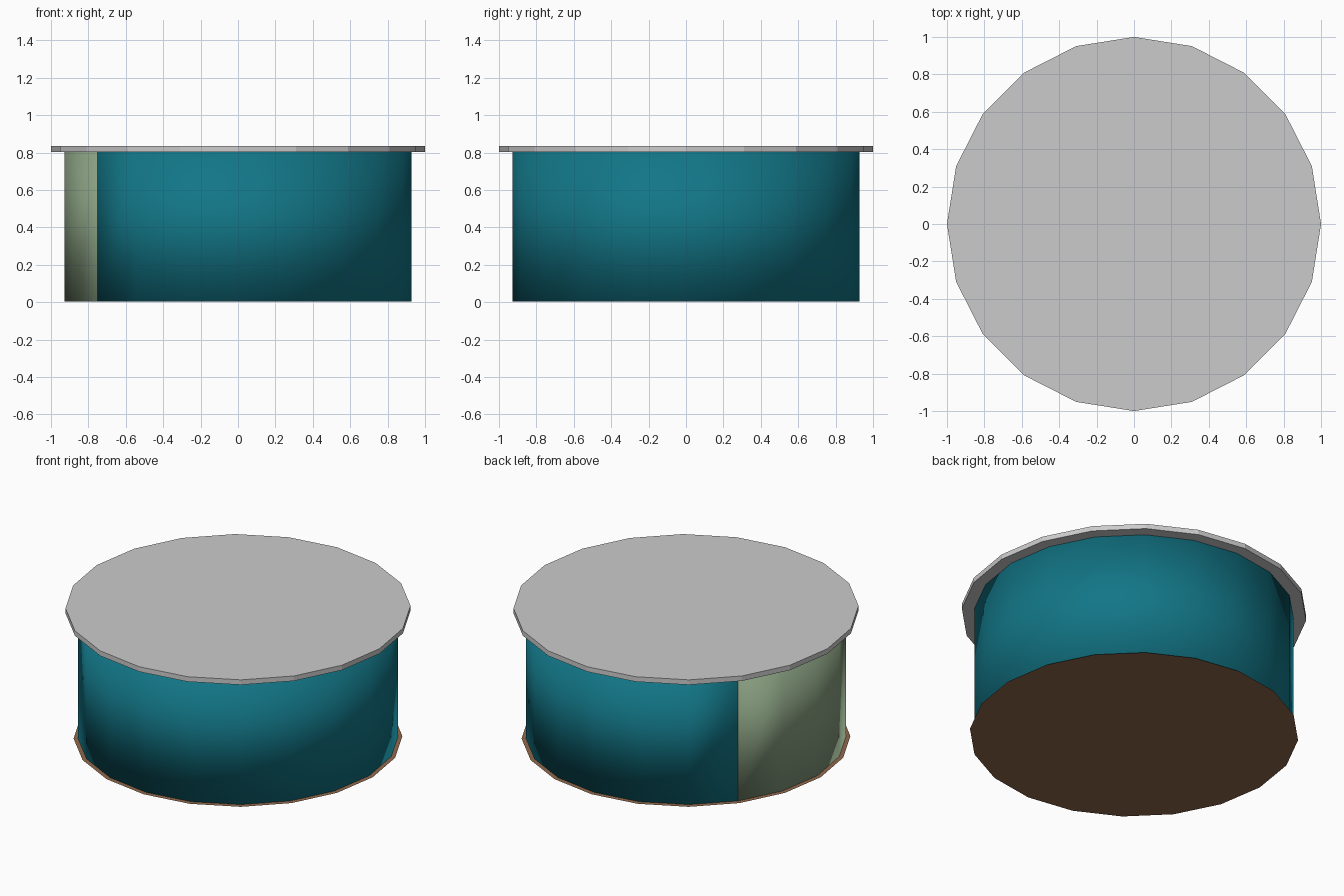
import bpy, bmesh
from math import cos, sin, pi

if "Cube" in bpy.data.objects:
    bpy.data.objects.remove(bpy.data.objects["Cube"])

SIDES = 20
STEP = 2 * pi / SIDES


def material(name, rgb):
    mat = bpy.data.materials.new(name)
    mat.diffuse_color = (*rgb, 1)
    mat.use_nodes = True
    mat.node_tree.nodes["Principled BSDF"].inputs["Base Color"].default_value = mat.diffuse_color
    return mat


def make_object(name, bm, mat=None):
    mesh = bpy.data.meshes.new(name)
    bm.to_mesh(mesh)
    bm.free()
    obj = bpy.data.objects.new(name, mesh)
    bpy.context.collection.objects.link(obj)
    if mat:
        mesh.materials.append(mat)
    return obj


def ring_point(radius, i, z):
    return (radius * cos(i * STEP), radius * sin(i * STEP), z)


def disc(name, radius, z, thickness=0, mat=None):
    """Twenty-sided plate, with its corners on the axes."""
    bm = bmesh.new()
    face = bm.faces.new([bm.verts.new(ring_point(radius, i, z)) for i in range(SIDES)])
    if thickness:
        top = bmesh.ops.extrude_face_region(bm, geom=[face])
        verts = [g for g in top["geom"] if isinstance(g, bmesh.types.BMVert)]
        bmesh.ops.translate(bm, verts=verts, vec=(0, 0, thickness))
        bmesh.ops.recalc_face_normals(bm, faces=bm.faces)
    else:
        face.normal_flip()
    return make_object(name, bm, mat)


def wall(name, first, last, mat):
    """Smooth curved wall panel from corner first to corner last."""
    bm = bmesh.new()
    cols = [[bm.verts.new(ring_point(0.928, i, z)) for z in (0.003, 0.805)]
            for i in range(first, last + 1)]
    for a, b in zip(cols, cols[1:]):
        bm.faces.new((a[0], b[0], b[1], a[1])).smooth = True
    obj = make_object(name, bm, mat)
    solid = obj.modifiers.new("thickness", 'SOLIDIFY')
    solid.thickness = 0.02
    solid.offset = -1
    bpy.context.view_layer.objects.active = obj
    obj.select_set(True)
    bpy.ops.object.shade_smooth_by_angle()
    obj.select_set(False)
    return obj


teal = material("teal", (0.006, 0.18, 0.24))
green = material("sage green", (0.25, 0.35, 0.22))
brown = material("brown", (0.28, 0.14, 0.075))

# Floor sheet, slightly wider than the walls
disc("floor", 0.953, 0, mat=brown)

# Main wall wraps round to the green panel on the -x side
wall("main_wall", -8, 8, teal)
wall("accent_wall", 8, 12, green)

# Overhanging flat roof
disc("roof", 1.0, 0.802, 0.032)
